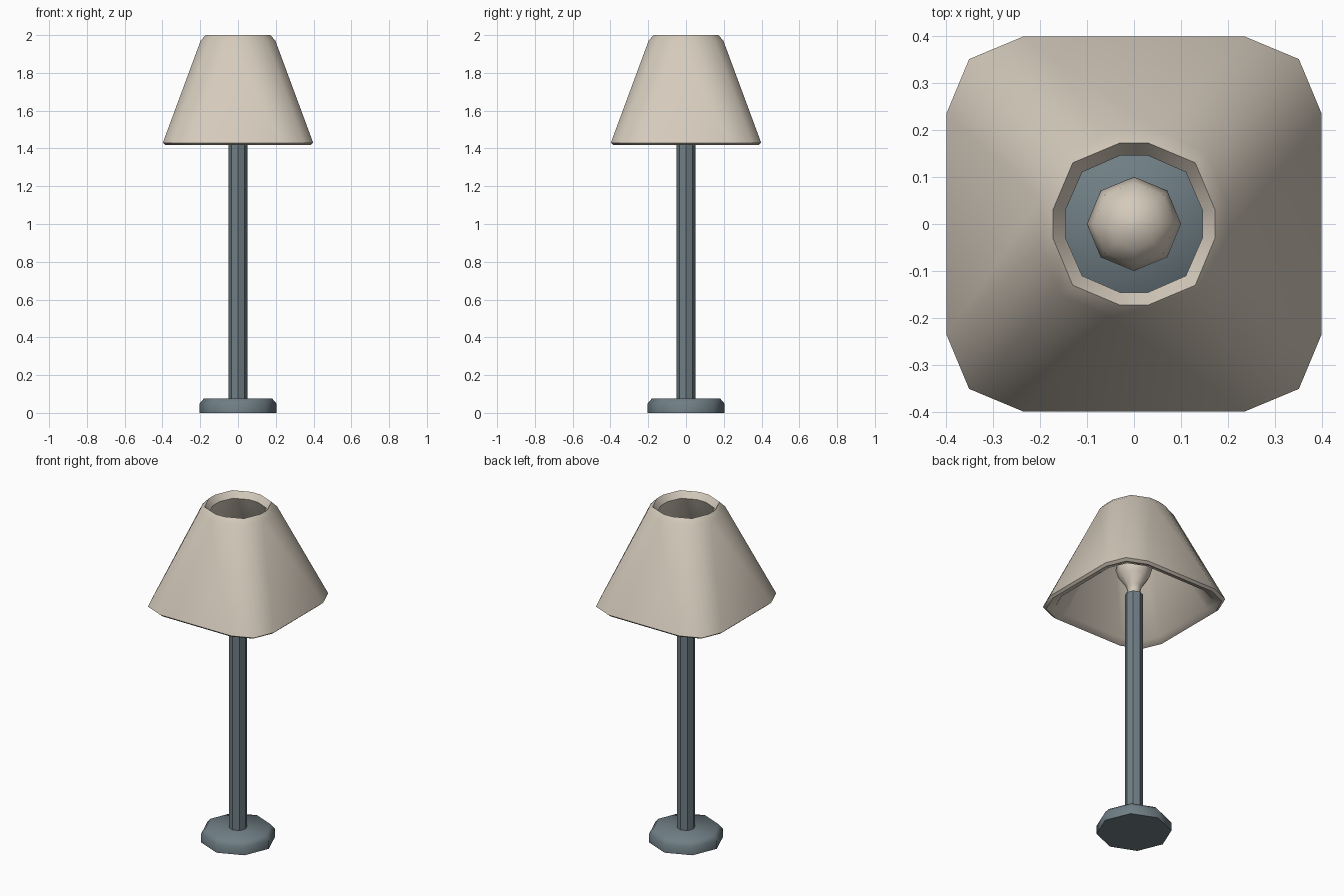
import bpy, bmesh, math

if "Cube" in bpy.data.objects:
    bpy.data.objects.remove(bpy.data.objects["Cube"])


def material(name, rgb):
    m = bpy.data.materials.new(name)
    m.diffuse_color = (*rgb, 1)
    m.use_nodes = True
    m.node_tree.nodes["Principled BSDF"].inputs["Base Color"].default_value = m.diffuse_color
    return m


METAL = material("blue grey metal", (0.16, 0.21, 0.235))
FABRIC = material("warm beige", (0.66, 0.59, 0.50))


def octagon(r, z):
    return [(r * math.cos(i * math.pi / 4), r * math.sin(i * math.pi / 4), z) for i in range(8)]


def soft_square(flat, half, corner, z):
    # square with each corner cut into two facets: 12 points
    quarter = [(flat, half), (corner, corner), (half, flat)]
    pts = []
    for _ in range(4):
        pts += [(x, y, z) for x, y in quarter]
        quarter = [(-y, x) for x, y in quarter]
    return pts


def loft(name, rings, mat, angle, closed=False):
    # skin a stack of rings; closed joins last to first, otherwise cap both ends
    bm = bmesh.new()
    loops = [[bm.verts.new(p) for p in ring] for ring in rings]
    n = len(loops[0])
    pairs = list(zip(loops, loops[1:]))
    if closed:
        pairs.append((loops[-1], loops[0]))
    else:
        bm.faces.new(loops[0])
        bm.faces.new(loops[-1])
    for a, b in pairs:
        for i in range(n):
            j = (i + 1) % n
            bm.faces.new((a[i], a[j], b[j], b[i]))
    bmesh.ops.recalc_face_normals(bm, faces=bm.faces)
    me = bpy.data.meshes.new(name)
    bm.to_mesh(me)
    bm.free()
    me.materials.append(mat)
    ob = bpy.data.objects.new(name, me)
    bpy.context.collection.objects.link(ob)
    bpy.ops.object.select_all(action='DESELECT')
    ob.select_set(True)
    bpy.context.view_layer.objects.active = ob
    bpy.ops.object.shade_smooth_by_angle(angle=math.radians(angle))
    return ob


# foot with bevelled top edge
loft("base", [octagon(0.203, 0), octagon(0.203, 0.05), octagon(0.18, 0.077)], METAL, 52)

# pole
loft("pole", [octagon(0.05, 0.06), octagon(0.05, 1.48)], METAL, 30)

# bulb with a narrow neck
bulb = [(0.035, 1.47), (0.035, 1.50), (0.042, 1.53), (0.085, 1.59), (0.1, 1.64),
        (0.088, 1.69), (0.055, 1.725), (0.015, 1.74)]
loft("bulb", [octagon(r, z) for r, z in bulb], FABRIC, 60)

# hollow shade: outer wall, bottom rim, inner wall, top rim
loft("lamp_shade", [
    soft_square(0.172, 0.03, 0.13, 2.0),
    soft_square(0.198, 0.05, 0.152, 1.97),
    soft_square(0.398, 0.235, 0.35, 1.43),
    soft_square(0.385, 0.225, 0.337, 1.418),
    soft_square(0.342, 0.20, 0.30, 1.435),
    soft_square(0.145, 0.03, 0.11, 1.965),
], FABRIC, 50, closed=True)
